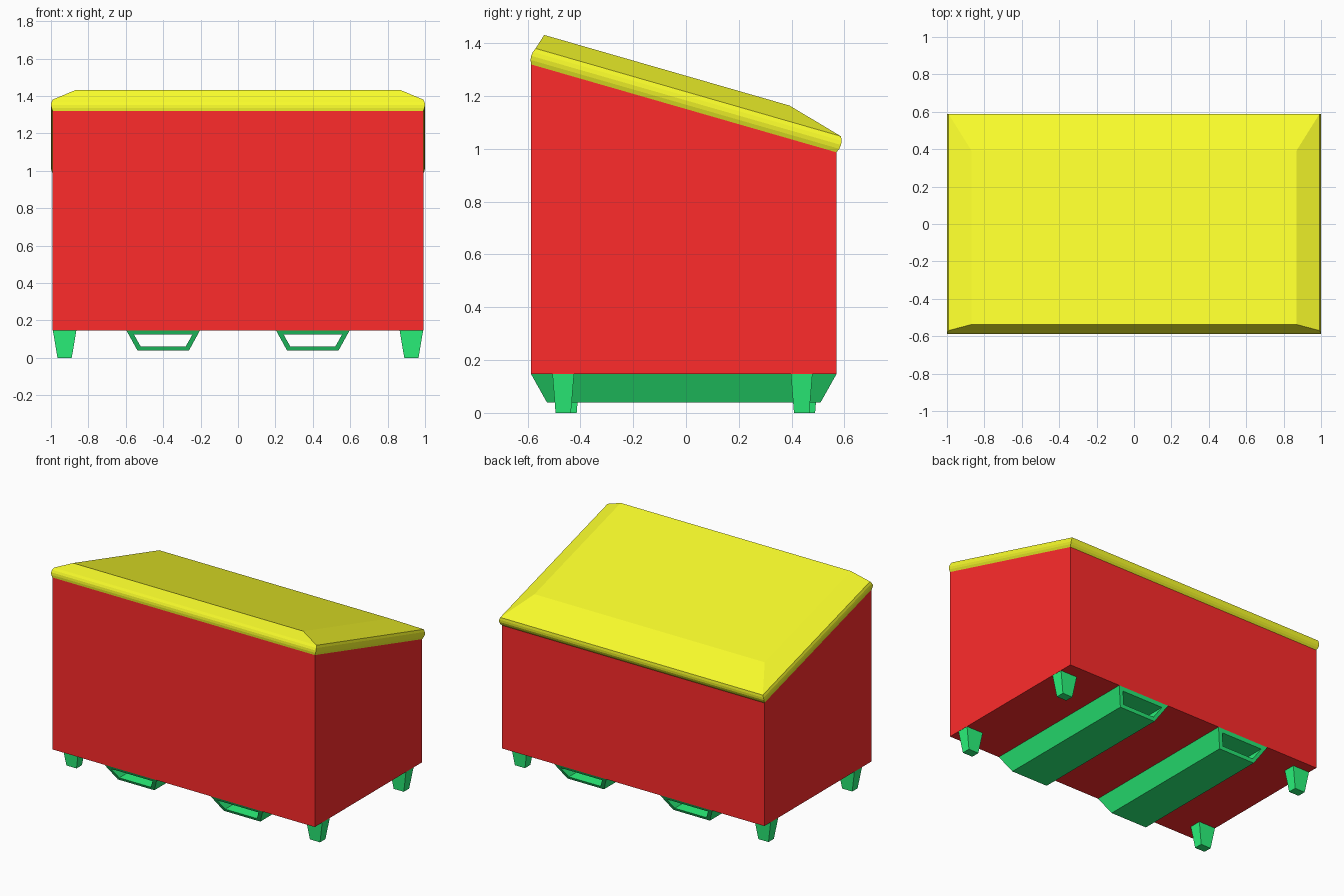
import bpy, bmesh, math
from mathutils import Vector

if "Cube" in bpy.data.objects:
    bpy.data.objects.remove(bpy.data.objects["Cube"])


def material(name, color):
    m = bpy.data.materials.new(name)
    m.diffuse_color = (*color, 1)
    m.use_nodes = True
    m.node_tree.nodes["Principled BSDF"].inputs["Base Color"].default_value = m.diffuse_color
    return m


RED = material("red", (1.0, 0.024, 0.024))
YELLOW = material("yellow", (0.94, 0.97, 0.024))
GREEN = material("green", (0.024, 0.92, 0.2))


def loft(name, rings, mat, closed=False):
    """Skin a list of equal-length rings; cap the ends, or join last to first."""
    bm = bmesh.new()
    loops = [[bm.verts.new(p) for p in ring] for ring in rings]
    pairs = list(zip(loops, loops[1:]))
    if closed:
        pairs.append((loops[-1], loops[0]))
    else:
        bm.faces.new(loops[0])
        bm.faces.new(loops[-1])
    for a, b in pairs:
        n = len(a)
        for i in range(n):
            j = (i + 1) % n
            bm.faces.new((a[i], a[j], b[j], b[i]))
    bmesh.ops.recalc_face_normals(bm, faces=bm.faces)
    me = bpy.data.meshes.new(name)
    bm.to_mesh(me)
    bm.free()
    me.materials.append(mat)
    ob = bpy.data.objects.new(name, me)
    bpy.context.collection.objects.link(ob)
    return ob


# Bin body: side profile with sloping top, extruded across x
FRONT, BACK, BASE = -0.587, 0.57, 0.147
W, Z_FRONT, Z_BACK = 0.991, 1.32, 0.987
profile = [(FRONT, BASE), (BACK, BASE), (BACK, Z_BACK), (FRONT, Z_FRONT)]
loft("bin_body", [[(x, y, z) for y, z in profile] for x in (-W, W)], RED)

# Lid: rounded rim and hipped top, built in the sloping plane
origin = Vector((0, FRONT, Z_FRONT))
along = Vector((0, BACK - FRONT, Z_BACK - Z_FRONT))
length = along.length
along.normalize()
normal = Vector((1, 0, 0)).cross(along)


def lid_ring(h, front, back, side):
    corners = [(-W + side, front), (W - side, front),
               (W - side, length - back), (-W + side, length - back)]
    return [origin + Vector((x, 0, 0)) + along * s + normal * h for x, s in corners]


RIM, BULGE, STEPS = 0.063, 0.009, 4
rings = []
for i in range(STEPS + 1):
    t = i / STEPS
    b = -BULGE * math.sin(math.pi * t)
    rings.append(lid_ring(RIM * t, b, b, b))
rings.append(lid_ring(RIM + 0.058, 0.017, 0.22, 0.122))
loft("lid", rings, YELLOW)


# Forklift pockets: hollow trapezoid tubes with slanted ends
def end_y(z, top, bottom):
    return bottom + (top - bottom) * (z - 0.04) / (BASE - 0.04)


outer = [(-0.197, BASE), (0.197, BASE), (0.138, 0.04), (-0.138, 0.04)]
inner = [(-0.157, 0.126), (0.157, 0.126), (0.12, 0.06), (-0.12, 0.06)]
for side, sx in (("left", -1), ("right", 1)):
    def section(pts, top, bottom):
        return [(sx * 0.4 + x, end_y(z, top, bottom), z) for x, z in pts]
    f, b = (FRONT, -0.527), (BACK, 0.51)
    loft(side + "_fork_pocket",
         [section(outer, *f), section(outer, *b), section(inner, *b), section(inner, *f)],
         GREEN, closed=True)


# Tapered feet: left pair is the right pair turned half a circle
def foot_ring(cx, cy, hx, hy, z):
    return [(cx + a * hx, cy + b * hy, z) for a, b in ((-1, -1), (1, -1), (1, 1), (-1, 1))]


for name, cx, cy in (("right_front_foot", 0.927, -0.465), ("right_back_foot", 0.927, 0.438),
                     ("left_front_foot", -0.927, -0.443), ("left_back_foot", -0.927, 0.46)):
    loft(name, [foot_ring(cx, cy, 0.038, 0.029, 0),
                foot_ring(cx, cy, 0.063, 0.041, BASE)], GREEN)
